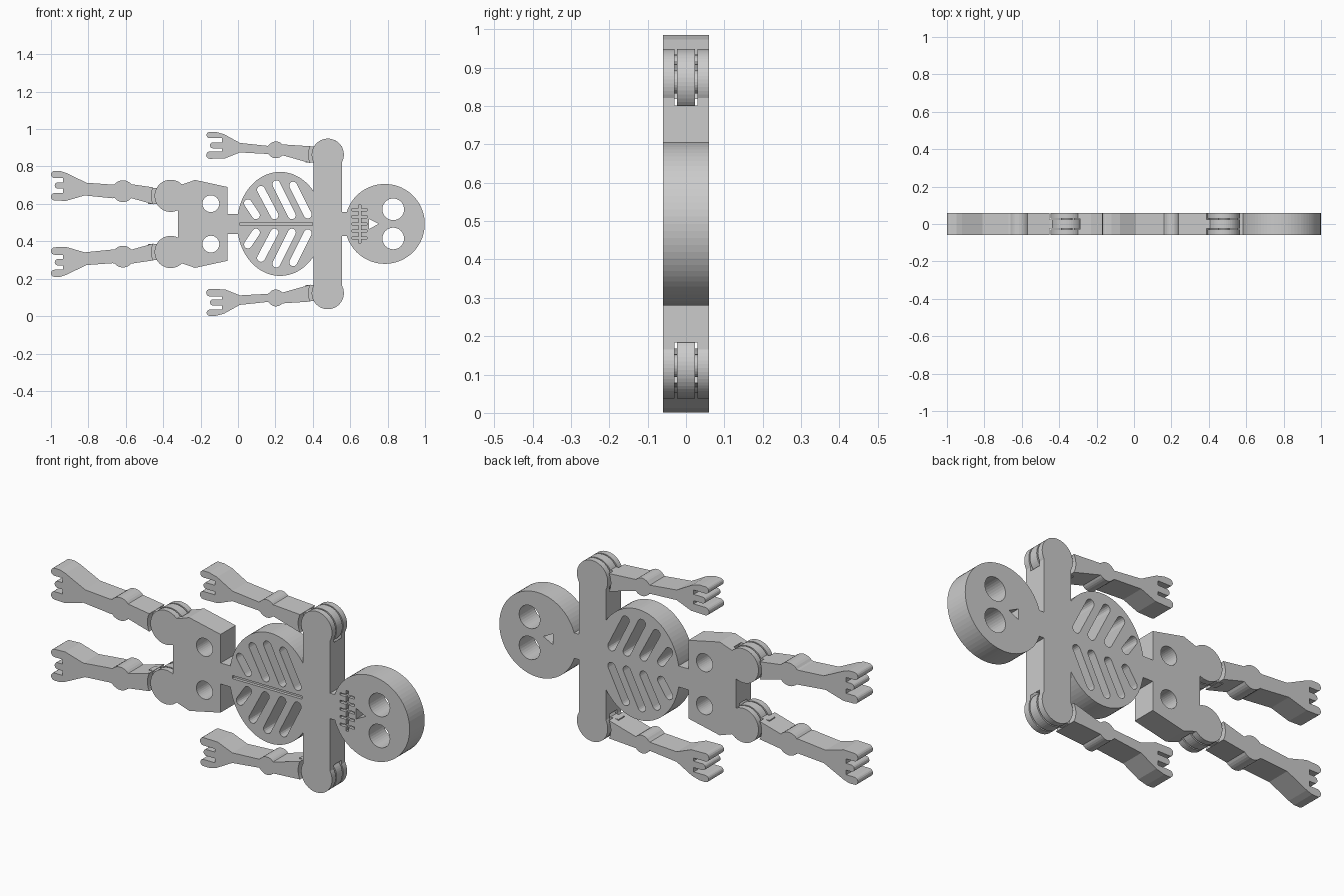
import bpy, bmesh
from math import sin, cos, radians, hypot, atan2, degrees

if "Cube" in bpy.data.objects:
    bpy.data.objects.remove(bpy.data.objects["Cube"])

ZC = 0.493      # height of the symmetry line
D = 0.06        # half thickness
R = 0.086       # hinge disc radius


def arc(cx, ch, r, a0, a1, n=24, rh=None):
    rh = rh or r
    return [(cx + r * cos(radians(a0 + (a1 - a0) * i / n)),
             ch + rh * sin(radians(a0 + (a1 - a0) * i / n))) for i in range(n + 1)]


def disc(cx, ch, r, n=48):
    return arc(cx, ch, r, 0, 360, n)[:-1]


def rect(x0, x1, h0, h1):
    return [(x0, h0), (x1, h0), (x1, h1), (x0, h1)]


def slot(p, q, r):
    a = degrees(atan2(q[1] - p[1], q[0] - p[0]))
    return arc(*q, r, a - 90, a + 90, 8) + arc(*p, r, a + 90, a + 270, 8)


def mirrored(half):
    return half + [(x, -h) for x, h in reversed(half)]


def flip(pts, s):
    return [(x, h * s) for x, h in pts]


def prism(name, pts, y0=-D, y1=D):
    """Outline in (x, offset from the symmetry line), extruded along y."""
    bm = bmesh.new()
    face = bm.faces.new([bm.verts.new((x, y0, ZC + h)) for x, h in pts])
    ext = bmesh.ops.extrude_face_region(bm, geom=[face])
    verts = [v for v in ext["geom"] if isinstance(v, bmesh.types.BMVert)]
    bmesh.ops.translate(bm, verts=verts, vec=(0, y1 - y0, 0))
    bmesh.ops.recalc_face_normals(bm, faces=bm.faces)
    mesh = bpy.data.meshes.new(name)
    bm.to_mesh(mesh)
    bm.free()
    obj = bpy.data.objects.new(name, mesh)
    bpy.context.collection.objects.link(obj)
    return obj


def cut(obj, outlines, y0=-0.1, y1=0.1):
    for pts in outlines:
        cutter = prism("cutter", pts, y0, y1)
        cutter.hide_render = True
        mod = obj.modifiers.new("cut", "BOOLEAN")
        mod.operation, mod.solver, mod.object = "DIFFERENCE", "EXACT", cutter
        bpy.context.view_layer.objects.active = obj
        bpy.ops.object.modifier_apply(modifier=mod.name)
        bpy.data.objects.remove(cutter)


SHOULDER, HIP = (0.48, 0.37), (-0.36, 0.15)

# Head: eyes and nose go through, teeth are engraved in the front
head = prism("head", disc(0.785, 0, 0.2135, 72))
cut(head, [disc(0.83, s * 0.078, 0.058, 32) for s in (1, -1)])
cut(head, [[(0.70, 0.027), (0.70, -0.027), (0.753, 0)]])
teeth = [rect(0.644, 0.658, -0.102, 0.102)]
teeth += [rect(0.61, 0.69, h - 0.006, h + 0.006) for h in (-0.076, -0.038, 0, 0.038, 0.076)]
cut(head, teeth, -0.1, -0.045)
prism("neck", rect(0.555, 0.585, -0.064, 0.064))

# Shoulder bar with hinge slots at both ends
bar = prism("shoulder_bar", mirrored(arc(*SHOULDER, R, -29, 209, 36)))
cut(bar, [disc(SHOULDER[0], s * SHOULDER[1], 0.097) for s in (1, -1)], -0.03, 0.03)

# Rib cage: ellipse ending at the shoulder bar, slanted slots, engraved breastbone
ribs = prism("rib_cage", arc(0.225, 0, 0.23, 38.5, 321.5, 64, 0.278))
rib_lines = [((0.053, 0.110), (0.096, 0.046)), ((0.123, 0.182), (0.195, 0.046)),
             ((0.205, 0.212), (0.288, 0.046)), ((0.295, 0.205), (0.373, 0.050))]
for s in (1, -1):
    cut(ribs, [flip(slot(p, q, 0.021), s) for p, q in rib_lines])
cut(ribs, [rect(0.01, 0.398, -0.008, 0.008)], -0.1, -0.045)
prism("waist", rect(-0.06, 0.008, -0.053, 0.053))

# Pelvis with hip lobes, two round holes and hinge slots
pelvis = prism("pelvis", mirrored([(-0.055, 0.197), (-0.23, 0.235)] + arc(*HIP, R, 45, 298, 36)))
for s in (1, -1):
    cut(pelvis, [disc(-0.145, s * 0.108, 0.045, 32)])
    cut(pelvis, [disc(HIP[0], s * HIP[1], 0.097)], -0.03, 0.03)


def limb(name, joint, s, knob, top, bottom, gap_x, fingers):
    jx, jh = joint
    pts = arc(jx, jh, 0.103, 206, 154, 10)               # concave socket end
    pts += arc(*knob, 40, 140, 8) + top                  # elbow or knee, upper edge
    for i, (tip, hi, lo) in enumerate(fingers):          # rounded digits
        if i:
            pts.append((gap_x, hi))
        r = (hi - lo) / 2
        pts += arc(tip + r, (hi + lo) / 2, r, 90, 270, 8)
        if i < len(fingers) - 1:
            pts.append((gap_x, lo))
    pts += bottom + arc(*knob, 220, 320, 8)              # lower edge
    prism(name, flip(pts, s))
    # Hinge tongue and pin
    tongue = arc(jx, jh, R, -150, 150, 40) + [(jx - 0.12, jh + 0.043), (jx - 0.12, jh - 0.043)]
    prism(name + "_hinge_tongue", flip(tongue, s), -0.023, 0.023)
    prism(name + "_hinge_pin", flip(disc(jx, jh, 0.03, 24), s), -0.032, 0.032)


for side, s in (("upper", 1), ("lower", -1)):
    limb(side + "_arm", SHOULDER, s, (0.203, 0.396, 0.045),
         [(0.16, 0.417), (0.01, 0.433), (-0.075, 0.48), (-0.12, 0.492)],
         [(-0.07, 0.350), (0.01, 0.382), (0.16, 0.374)],
         -0.085, [(-0.168, 0.492, 0.458), (-0.15, 0.436, 0.404), (-0.17, 0.388, 0.348)])
    limb(side + "_leg", HIP, s, (-0.615, 0.175, 0.058),
         [(-0.67, 0.21), (-0.81, 0.22), (-0.92, 0.273), (-0.95, 0.283)],
         [(-0.92, 0.123), (-0.82, 0.152), (-0.67, 0.137)],
         -0.935, [(-1.0, 0.283, 0.245), (-0.98, 0.222, 0.188), (-1.0, 0.165, 0.125)])
